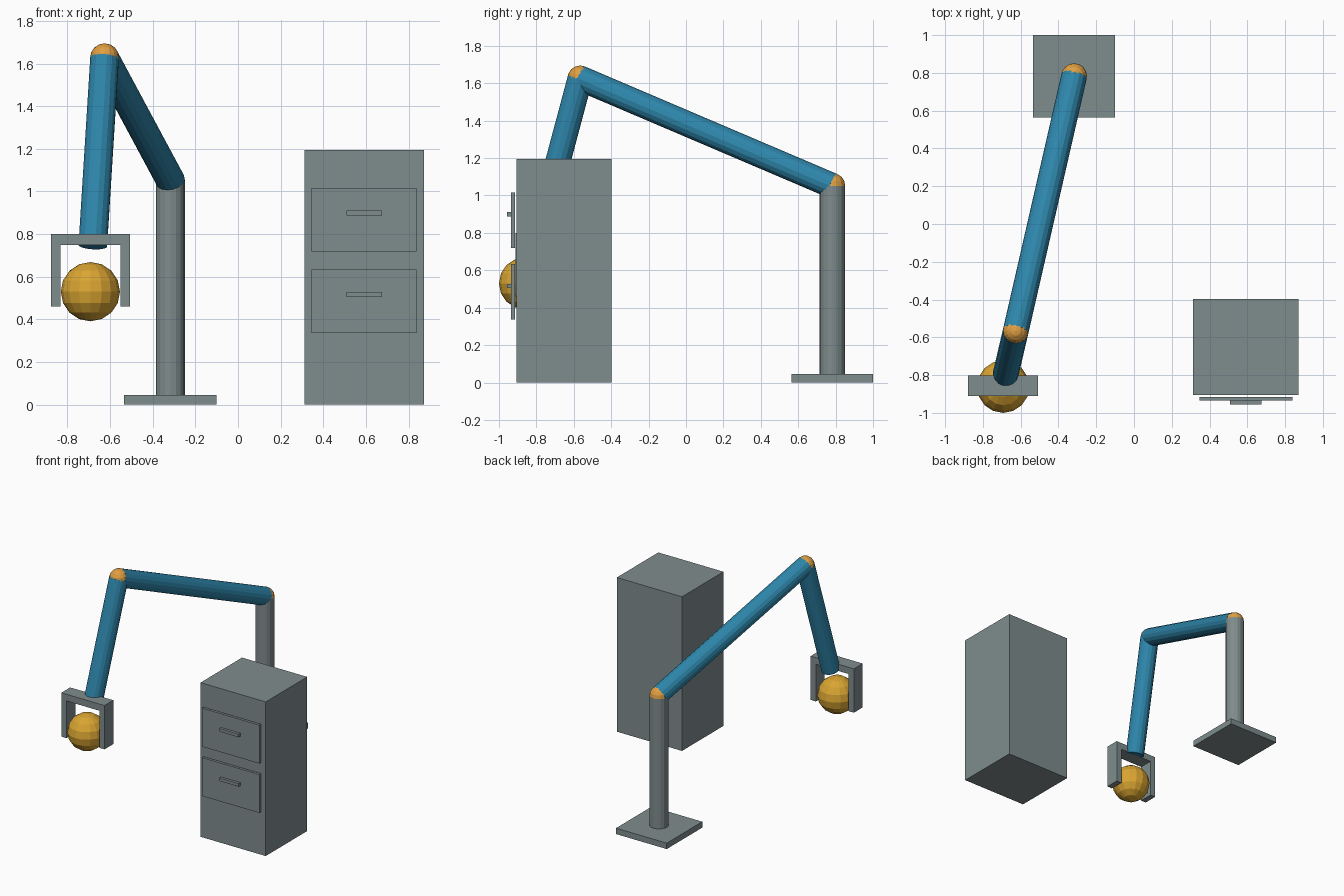
import bpy
from mathutils import Vector

if "Cube" in bpy.data.objects:
    bpy.data.objects.remove(bpy.data.objects["Cube"])


def material(name, rgb):
    """Flat colour given as 0-255 values, stored as linear."""
    lin = [((c / 255 + 0.055) / 1.055) ** 2.4 for c in rgb]
    m = bpy.data.materials.new(name)
    m.diffuse_color = (*lin, 1)
    m.use_nodes = True
    m.node_tree.nodes["Principled BSDF"].inputs["Base Color"].default_value = m.diffuse_color
    return m


GREY = material("steel grey", (127, 140, 141))
BLUE = material("arm blue", (46, 134, 171))
ORANGE = material("joint orange", (224, 159, 66))
GOLD = material("ball gold", (218, 165, 50))


def finish(name, mat):
    ob = bpy.context.object
    ob.name = name
    ob.data.materials.append(mat)
    return ob


def box(name, x, y, z, mat=GREY):
    """Box from (min, max) ranges on each axis."""
    mid = [(a + b) / 2 for a, b in (x, y, z)]
    bpy.ops.mesh.primitive_cube_add(size=1, location=mid)
    bpy.context.object.scale = [b - a for a, b in (x, y, z)]
    bpy.ops.object.transform_apply(location=False, rotation=False, scale=True)
    return finish(name, mat)


def rod(name, start, end, radius, mat):
    """Cylinder running between two points."""
    a, b = Vector(start), Vector(end)
    bpy.ops.mesh.primitive_cylinder_add(
        vertices=16, radius=radius, depth=(b - a).length, location=(a + b) / 2,
        rotation=(b - a).to_track_quat('Z', 'Y').to_euler())
    return finish(name, mat)


def ball(name, centre, radius, mat):
    bpy.ops.mesh.primitive_uv_sphere_add(
        segments=16, ring_count=8, radius=radius, location=centre)
    return finish(name, mat)


# Robot arm: base, column, two links and their joints
R = 0.068
SHOULDER = (-0.317, 0.783, 1.052)
ELBOW = (-0.626, -0.566, 1.627)
WRIST = (-0.681, -0.801, 0.746)

box("base_plate", (-0.535, -0.10), (0.565, 1.0), (0, 0.046))
rod("column", (-0.317, 0.783, 0.046), SHOULDER, R, GREY)
rod("upper_arm", SHOULDER, ELBOW, R, BLUE)
rod("forearm", ELBOW, WRIST, R, BLUE)
ball("shoulder_joint", SHOULDER, R, ORANGE)
ball("elbow_joint", ELBOW, R, ORANGE)

# Gripper holding a ball
GX, GY = -0.6925, (-0.911, -0.803)
box("gripper_bar", (GX - 0.185, GX + 0.185), GY, (0.748, 0.80))
for side, s in (("left", -1), ("right", 1)):
    xs = sorted((GX + s * 0.141, GX + s * 0.185))
    box(side + "_finger", xs, GY, (0.46, 0.748))
ball("held_ball", (GX, -0.861, 0.53), 0.139, GOLD)

# Cabinet with two drawers and handles
box("cabinet", (0.313, 0.872), (-0.906, -0.398), (0, 1.195))
for label, z in (("lower", 0.485), ("upper", 0.868)):
    box(label + "_drawer", (0.346, 0.838), (-0.935, -0.915), (z - 0.149, z + 0.149))
    box(label + "_handle", (0.509, 0.675), (-0.956, -0.935), (z + 0.019, z + 0.043))
